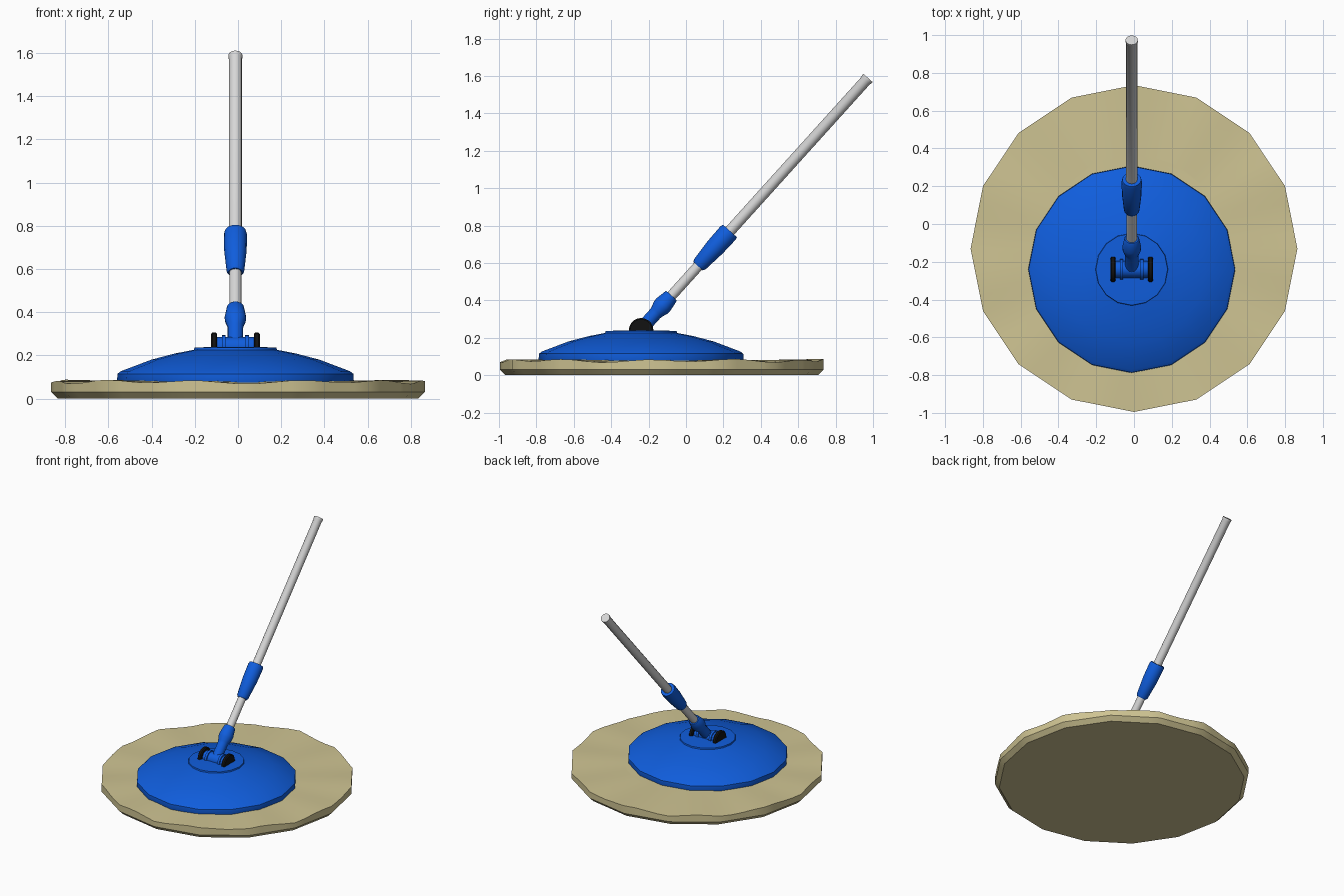
import bpy, math
from mathutils import Vector, Matrix

if "Cube" in bpy.data.objects:
    bpy.data.objects.remove(bpy.data.objects["Cube"])


def material(name, rgb):
    m = bpy.data.materials.new(name)
    m.diffuse_color = (*rgb, 1)
    m.use_nodes = True
    m.node_tree.nodes["Principled BSDF"].inputs["Base Color"].default_value = m.diffuse_color
    return m


KHAKI = material("khaki cloth", (0.62, 0.55, 0.29))
BLUE = material("blue plastic", (0.005, 0.11, 0.72))
GREY = material("light grey metal", (0.68, 0.68, 0.68))
BLACK = material("black rubber", (0.006, 0.006, 0.006))


def lathe(name, profile, sides, mat, matrix, angle=35, height=None):
    """Spin (radius, z) points about z and cap both ends."""
    verts, faces = [], []
    for j, (r, z) in enumerate(profile):
        for i in range(sides):
            a = 2 * math.pi * i / sides
            p = Vector((r * math.cos(a), r * math.sin(a), z))
            verts.append(height(p, j, i) if height else p)
    for j in range(len(profile) - 1):
        for i in range(sides):
            k = (i + 1) % sides
            faces.append((j * sides + i, j * sides + k,
                          (j + 1) * sides + k, (j + 1) * sides + i))
    last = (len(profile) - 1) * sides
    faces.append(tuple(reversed(range(sides))))
    faces.append(tuple(range(last, last + sides)))
    me = bpy.data.meshes.new(name)
    me.from_pydata(verts, [], faces)
    me.materials.append(mat)
    ob = bpy.data.objects.new(name, me)
    bpy.context.collection.objects.link(ob)
    ob.matrix_world = matrix
    bpy.ops.object.select_all(action='DESELECT')
    ob.select_set(True)
    bpy.context.view_layer.objects.active = ob
    bpy.ops.object.shade_smooth_by_angle(angle=math.radians(angle))
    return ob


CX = -0.012

# Cloth pad: sixteen straight sides, each split in four for the wavy top
def wavy(p, j, i):
    a = 2 * math.pi * i / 64
    half = math.pi / 16
    k = math.cos(half) / math.cos((a % (2 * half)) - half)
    p.x *= k
    p.y *= k
    if j == 2:
        p.z += 0.007 * math.cos(11 * a + 1) + 0.003 * math.sin(5 * a)
    return p


lathe("cloth_pad", [(0.835, 0), (0.865, 0.03), (0.865, 0.078), (0.5, 0.08)],
      64, KHAKI, Matrix.Translation((0, -0.13, 0)), 30, wavy)

# Domed head with a rim and a raised centre disc
lathe("dome_head", [(0.54, 0.06), (0.548, 0.085), (0.546, 0.115), (0.53, 0.127),
                    (0.39, 0.18), (0.28, 0.209), (0.192, 0.226),
                    (0.19, 0.236), (0.1, 0.24)],
      16, BLUE, Matrix.Translation((CX, -0.24, 0)), 30)

# Hinge: axle with ribs between two wheels, all along x
along_x = Matrix.Translation((CX, -0.24, 0.24)) @ Matrix.Rotation(math.pi / 2, 4, 'Y')
lathe("hinge_axle", [(0.045, -0.09), (0.045, 0.09)], 20, BLUE, along_x)
for side, label in ((-1, "left"), (1, "right")):
    lo, hi = sorted((side * 0.085, side * 0.113))
    lathe(label + "_hinge_wheel", [(0.059, lo), (0.066, lo + 0.006),
                                   (0.066, hi - 0.006), (0.059, hi)],
          20, BLACK, along_x)
    lo, hi = sorted((side * 0.045, side * 0.062))
    lathe(label + "_hinge_rib", [(0.054, lo), (0.054, hi)], 20, BLUE, along_x)

# Tilted handle parts share one axis through the hinge
direction = Vector((0, 0.67, 0.742)).normalized()
axis = Matrix.Translation((CX, -0.245, 0.24)) @ \
    direction.to_track_quat('Z', 'Y').to_matrix().to_4x4()
lathe("neck_socket", [(0.036, 0), (0.036, 0.12), (0.039, 0.135), (0.049, 0.165),
                      (0.05, 0.185), (0.04, 0.245), (0.036, 0.25)],
      16, BLUE, axis)
lathe("lower_pole", [(0.028, 0.22), (0.028, 0.6)], 16, GREY, axis)
lathe("twist_collar", [(0.033, 0.462), (0.041, 0.475), (0.052, 0.6),
                       (0.054, 0.7), (0.05, 0.716)], 16, BLUE, axis)
lathe("upper_pole", [(0.03, 0.6), (0.03, 1.8), (0.033, 1.805), (0.033, 1.818)],
      16, GREY, axis)
